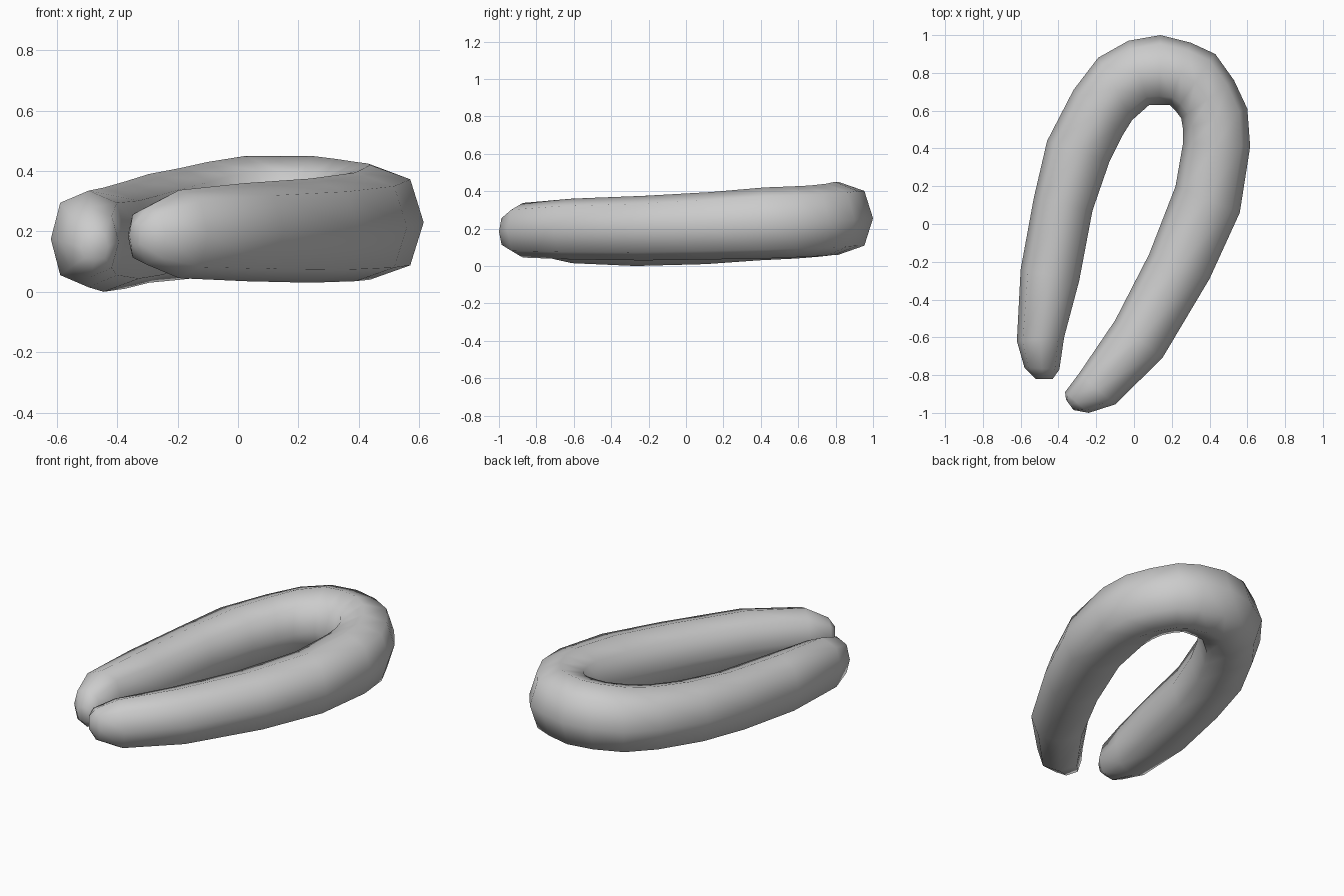
import bpy
import bmesh
import math
from mathutils import Vector

cube = bpy.data.objects.get("Cube")
if cube:
    bpy.data.objects.remove(cube, do_unlink=True)

SIDES = 8

# Cross-sections along the bent tube, from one tip to the other:
# outer x, outer y, inner x, inner y, bottom z, top z
SECTIONS = [
    (-.52, -.82, -.43, -.82, .10, .20),
    (-.58, -.76, -.395, -.77, .05, .28),
    (-.62, -.62, -.37, -.60, .015, .335),
    (-.60, -.24, -.29, -.30, 0, .345),
    (-.53, .14, -.22, .07, .01, .365),
    (-.46, .44, -.13, .33, .03, .39),
    (-.32, .71, -.06, .47, .04, .41),
    (-.19, .88, -.01, .55, .05, .43),
    (-.03, .97, .08, .63, .06, .45),
    (.14, 1, .135, .63, .06, .45),
    (.30, .96, .19, .63, .06, .45),
    (.43, .90, .22, .60, .055, .44),
    (.53, .76, .25, .56, .05, .43),
    (.60, .61, .26, .50, .045, .425),
    (.615, .41, .26, .43, .04, .42),
    (.56, .06, .22, .20, .035, .395),
    (.40, -.29, .08, -.16, .03, .375),
    (.15, -.71, -.10, -.51, .035, .36),
    (-.10, -.955, -.29, -.79, .045, .337),
    (-.24, -1, -.365, -.89, .09, .28),
    (-.32, -.985, -.36, -.93, .15, .23),
]


def ring_points(section):
    """Octagonal ring spanning the outer and inner edge of the tube."""
    ox, oy, ix, iy, low, high = section
    middle = Vector((ox + ix, oy + iy, low + high)) / 2
    across = Vector((ox - ix, oy - iy, 0)) / 2
    upward = Vector((0, 0, high - low)) / 2
    points = []
    for k in range(SIDES):
        angle = math.tau * k / SIDES
        bulge = 1.06 if k % 2 else 1
        points.append(middle + across * math.cos(angle) * bulge
                      + upward * math.sin(angle) * bulge)
    return points


def loft(name, sections, material):
    """Skin the rings into one closed, smooth body."""
    bm = bmesh.new()
    rings = [[bm.verts.new(p) for p in ring_points(s)] for s in sections]
    for first, second in zip(rings, rings[1:]):
        for k in range(SIDES):
            n = (k + 1) % SIDES
            bm.faces.new((first[k], first[n], second[n], second[k]))
    bm.faces.new(rings[0])
    bm.faces.new(rings[-1])
    bmesh.ops.recalc_face_normals(bm, faces=bm.faces)
    for face in bm.faces:
        face.smooth = True
    mesh = bpy.data.meshes.new(name)
    bm.to_mesh(mesh)
    bm.free()
    mesh.materials.append(material)
    body = bpy.data.objects.new(name, mesh)
    bpy.context.collection.objects.link(body)
    return body


# Plain light grey surface
grey = bpy.data.materials.new("light_grey")
grey.use_nodes = True
colour = (.6, .6, .6, 1)
grey.diffuse_color = colour
grey.node_tree.nodes["Principled BSDF"].inputs["Base Color"].default_value = colour

# The bent tube
loft("curved_tube", SECTIONS, grey)
